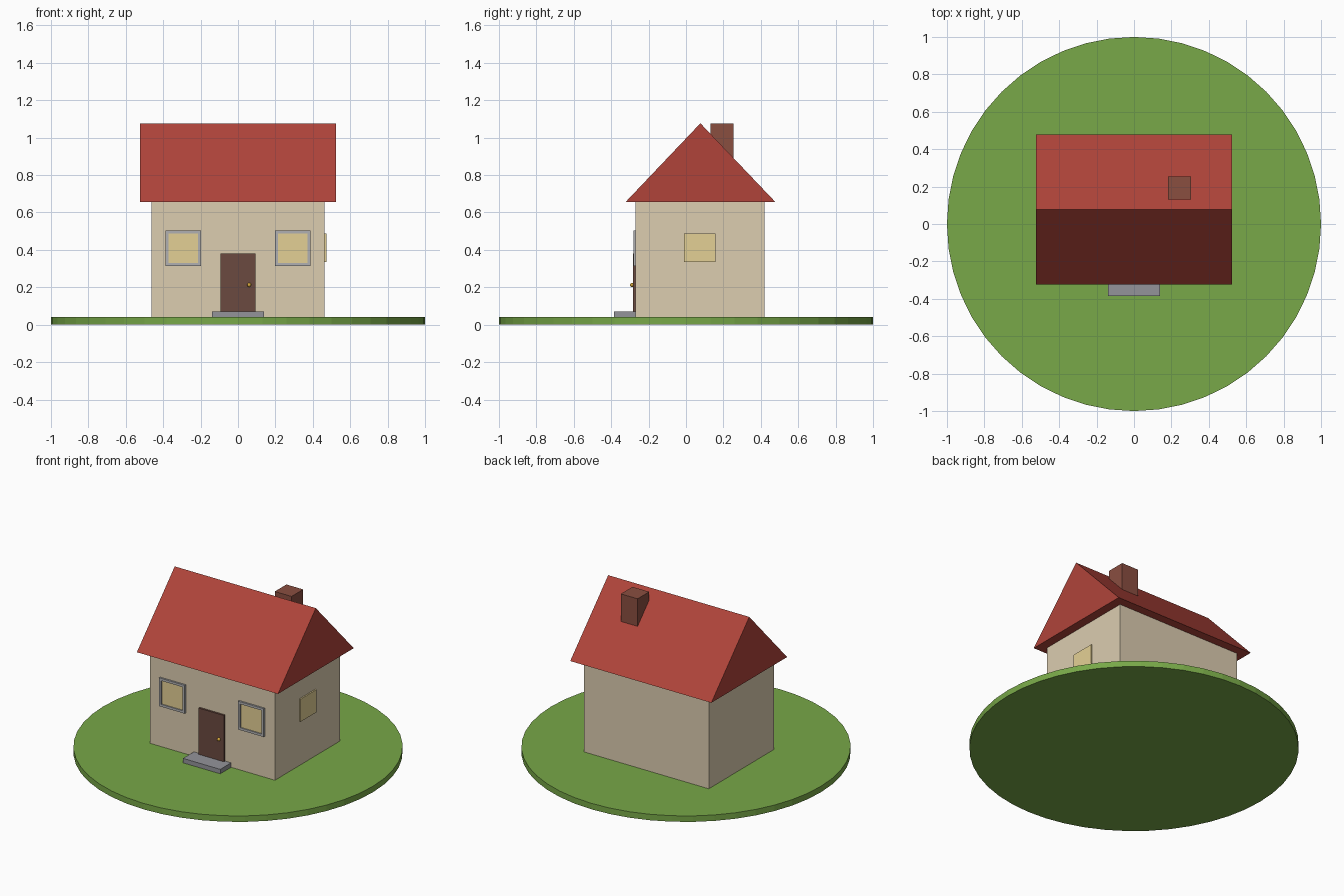
import bpy, bmesh

if "Cube" in bpy.data.objects:
    bpy.data.objects.remove(bpy.data.objects["Cube"])

def material(name, hex_color):
    # sRGB hex to linear colour
    rgb = [int(hex_color[i:i + 2], 16) / 255 for i in (0, 2, 4)]
    m = bpy.data.materials.new(name)
    m.diffuse_color = [((c + 0.055) / 1.055) ** 2.4 for c in rgb] + [1]
    m.use_nodes = True
    m.node_tree.nodes["Principled BSDF"].inputs["Base Color"].default_value = m.diffuse_color
    return m

grass = material("grass", "78A848")
plaster = material("plaster", "DCCDB0")
tile = material("roof_tile", "B0443A")
brick = material("brick", "8A4E40")
wood = material("wood", "6B4A40")
glass = material("warm_glass", "E4D095")
stone = material("stone", "94949A")
trim = material("trim", "B0B0B2")
brass = material("brass", "D8A83C")

def box(name, lo, hi, mat):
    mid = [(a + b) / 2 for a, b in zip(lo, hi)]
    bpy.ops.mesh.primitive_cube_add(size=1, location=mid)
    o = bpy.context.object
    o.name = name
    o.scale = [b - a for a, b in zip(lo, hi)]
    o.data.materials.append(mat)
    return o

def prism(name, profile, axis_lo, axis_hi, mat):
    # (y, z) outline extruded along x
    bm = bmesh.new()
    f = bm.faces.new([bm.verts.new((axis_lo, y, z)) for y, z in profile])
    ext = bmesh.ops.extrude_face_region(bm, geom=[f])
    moved = [v for v in ext["geom"] if isinstance(v, bmesh.types.BMVert)]
    bmesh.ops.translate(bm, verts=moved, vec=(axis_hi - axis_lo, 0, 0))
    bmesh.ops.recalc_face_normals(bm, faces=bm.faces)
    me = bpy.data.meshes.new(name)
    bm.to_mesh(me)
    bm.free()
    me.materials.append(mat)
    o = bpy.data.objects.new(name, me)
    bpy.context.collection.objects.link(o)
    return o

# Lawn disc
bpy.ops.mesh.primitive_cylinder_add(vertices=48, radius=1, depth=0.04, location=(0, 0, 0.02))
lawn = bpy.context.object
lawn.name = "lawn"
lawn.data.materials.append(grass)

# House body, roof and chimney
FRONT = -0.27
box("walls", (-0.463, FRONT, 0.04), (0.463, 0.42, 0.66), plaster)
prism("roof", [(-0.324, 0.655), (0.479, 0.655), (0.077, 1.077)], -0.523, 0.523, tile)
box("chimney", (0.182, 0.13, 0.80), (0.306, 0.253, 1.077), brick)

# Door, knob and step
box("door", (-0.094, -0.283, 0.04), (0.094, FRONT + 0.01, 0.38), wood)
bpy.ops.mesh.primitive_uv_sphere_add(segments=12, ring_count=8, radius=0.011, location=(0.06, -0.289, 0.213))
knob = bpy.context.object
knob.name = "door_knob"
knob.data.materials.append(brass)
bpy.ops.object.shade_smooth_by_angle()
box("door_step", (-0.138, -0.385, 0.04), (0.138, FRONT, 0.07), stone)

# Front windows: four frame bars around a recessed pane
for side, cx in (("left", -0.293), ("right", 0.293)):
    cz, r, w = 0.409, 0.095, 0.016
    y0, y1 = FRONT - 0.012, FRONT + 0.01
    box(side + "_window_pane", (cx - r + w, FRONT - 0.005, cz - r + w),
        (cx + r - w, y1, cz + r - w), glass)
    for s, edge in ((-1, "a"), (1, "b")):
        c = s * (r - w / 2)
        box(f"{side}_frame_upright_{edge}", (cx + c - w / 2, y0, cz - r),
            (cx + c + w / 2, y1, cz + r), trim)
        box(f"{side}_frame_rail_{edge}", (cx - r + w, y0, cz + c - w / 2),
            (cx + r - w, y1, cz + c + w / 2), trim)

# Gable-side window
box("side_window", (0.45, -0.01, 0.335), (0.472, 0.157, 0.487), glass)
